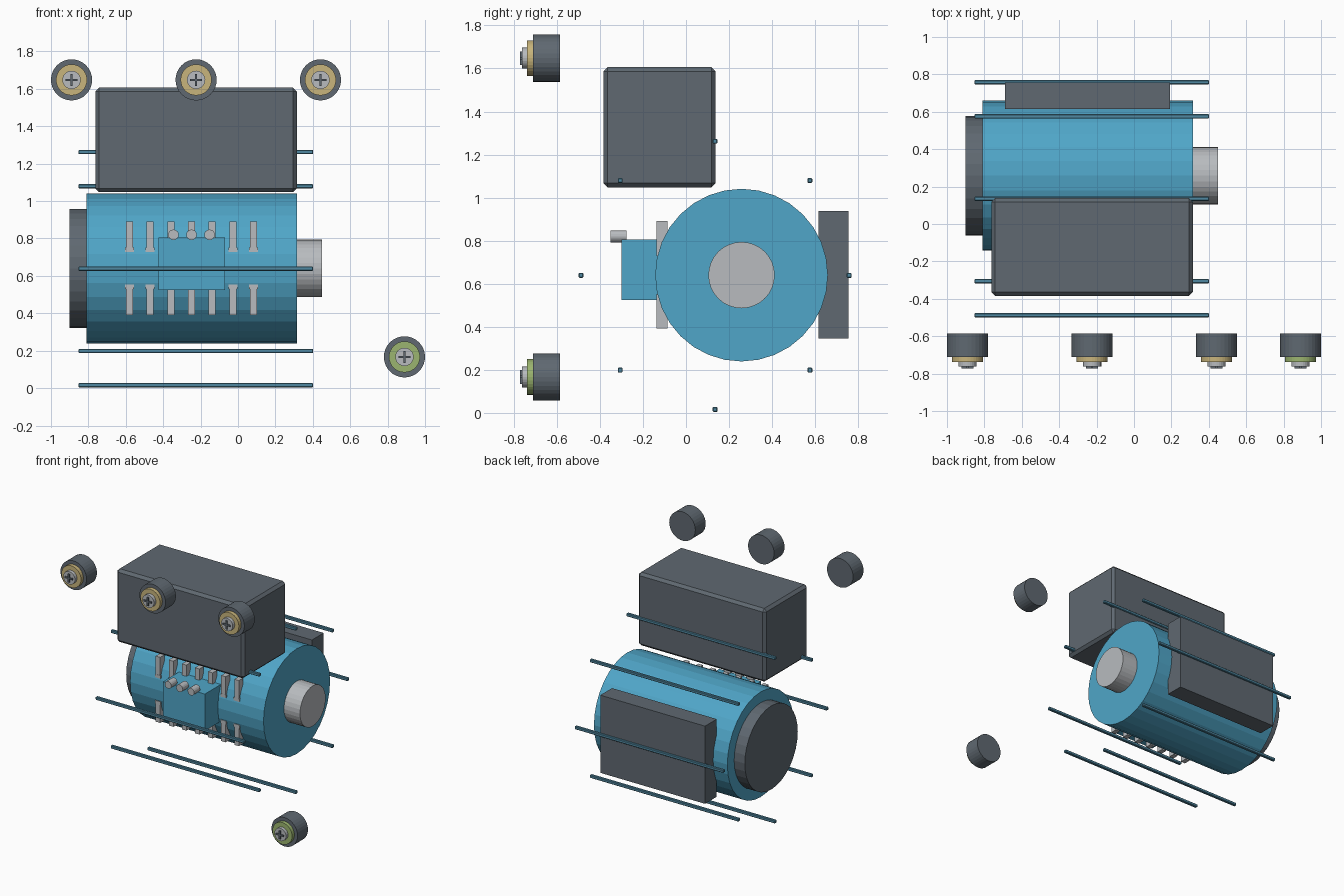
import bpy, math
from mathutils import Matrix

if "Cube" in bpy.data.objects:
    bpy.data.objects.remove(bpy.data.objects["Cube"])


def material(name, rgb):
    m = bpy.data.materials.new(name)
    m.diffuse_color = (*rgb, 1)
    m.use_nodes = True
    m.node_tree.nodes["Principled BSDF"].inputs["Base Color"].default_value = m.diffuse_color
    return m


BLUE = material("blue", (0.08, 0.38, 0.58))
ROD = material("rod_blue", (0.08, 0.25, 0.36))
DARK = material("dark_grey", (0.115, 0.14, 0.165))
TAN = material("tan", (0.58, 0.46, 0.20))
GREEN = material("green", (0.33, 0.46, 0.16))
STEEL = material("steel", (0.48, 0.50, 0.52))


def finish(name, mat, bevel):
    o = bpy.context.object
    o.name = name
    if mat:
        o.data.materials.append(mat)
    if bevel:
        b = o.modifiers.new("bevel", 'BEVEL')
        b.width = bevel
        b.segments = 1
    return o


def box(name, x, y, z, mat=None, bevel=0):
    """Box given as (min, max) pairs on each axis."""
    bpy.ops.mesh.primitive_cube_add(size=1)
    o = finish(name, mat, bevel)
    ranges = (x, y, z)
    o.data.transform(Matrix.Diagonal([b - a for a, b in ranges] + [1]))
    o.location = [(a + b) / 2 for a, b in ranges]
    return o


def cyl(name, axis, span, centre, r, mat=None, sides=32):
    """Cylinder along x or y; centre is the other two coordinates."""
    bpy.ops.mesh.primitive_cylinder_add(vertices=sides, radius=r, depth=span[1] - span[0])
    o = finish(name, mat, 0)
    mid = (span[0] + span[1]) / 2
    if axis == 'X':
        o.data.transform(Matrix.Rotation(math.pi / 2, 4, 'Y'))
        o.location = (mid, *centre)
    else:
        o.data.transform(Matrix.Rotation(math.pi / 2, 4, 'X'))
        o.location = (centre[0], mid, centre[1])
    return o


# Motor drum with end cover and output shaft
C = (0.258, 0.64)
cyl("motor_body", 'X', (-0.81, 0.315), C, 0.401, BLUE)
cyl("end_cover", 'X', (-0.90, -0.80), C, 0.319, DARK)
cyl("shaft", 'X', (0.30, 0.45), C, 0.154, STEEL)

# Housing on top and plate at the back
box("upper_housing", (-0.763, 0.315), (-0.384, 0.138), (1.048, 1.606), DARK, 0.02)
box("back_plate", (-0.69, 0.193), (0.615, 0.756), (0.346, 0.938), DARK)

# Terminal box and its three studs
box("terminal_box", (-0.424, -0.07), (-0.30, 0.0), (0.524, 0.805), BLUE)
for i in range(3):
    cyl(f"terminal_stud_{i}", 'Y', (-0.35, -0.277), (-0.345 + i * 0.0965, 0.82), 0.028, STEEL, 16)

# Cooling fins with small feet, mirrored above and below the middle
for i in range(7):
    x = -0.58 + i * 0.1105
    for s in (-1, 1):
        tag = f"{i}_{'upper' if s > 0 else 'lower'}"
        ends = sorted((0.641 + s * 0.09, 0.641 + s * 0.25))
        box("fin_" + tag, (x - 0.019, x + 0.019), (-0.136, -0.086), ends, STEEL)
        foot = sorted((0.641 + s * 0.088, 0.641 + s * 0.112))
        box("fin_foot_" + tag, (x - 0.024, x + 0.024), (-0.137, -0.086), foot, STEEL)

# Ring of eight thin rods around the machine
for i in range(8):
    a = i * math.pi / 4
    y, z = 0.135 + 0.623 * math.cos(a), 0.639 + 0.623 * math.sin(a)
    box(f"rod_{i}", (-0.853, 0.402), (y - 0.0115, y + 0.0115), (z - 0.0115, z + 0.0115), ROD, 0.004)

# Bushings with coloured ring, screw head and cross bars
for i, (x, z, ring) in enumerate([(-0.89, 1.648, TAN), (-0.224, 1.648, TAN),
                                  (0.441, 1.648, TAN), (0.89, 0.167, GREEN)]):
    cyl(f"bushing_{i}", 'Y', (-0.71, -0.585), (x, z), 0.11, DARK)
    cyl(f"bushing_ring_{i}", 'Y', (-0.738, -0.70), (x, z), 0.083, ring)
    cyl(f"screw_head_{i}", 'Y', (-0.763, -0.73), (x, z), 0.049, STEEL, 24)
    box(f"screw_bar_h_{i}", (x - 0.032, x + 0.032), (-0.772, -0.75), (z - 0.006, z + 0.006), DARK)
    box(f"screw_bar_v_{i}", (x - 0.006, x + 0.006), (-0.772, -0.75), (z - 0.032, z + 0.032), DARK)
